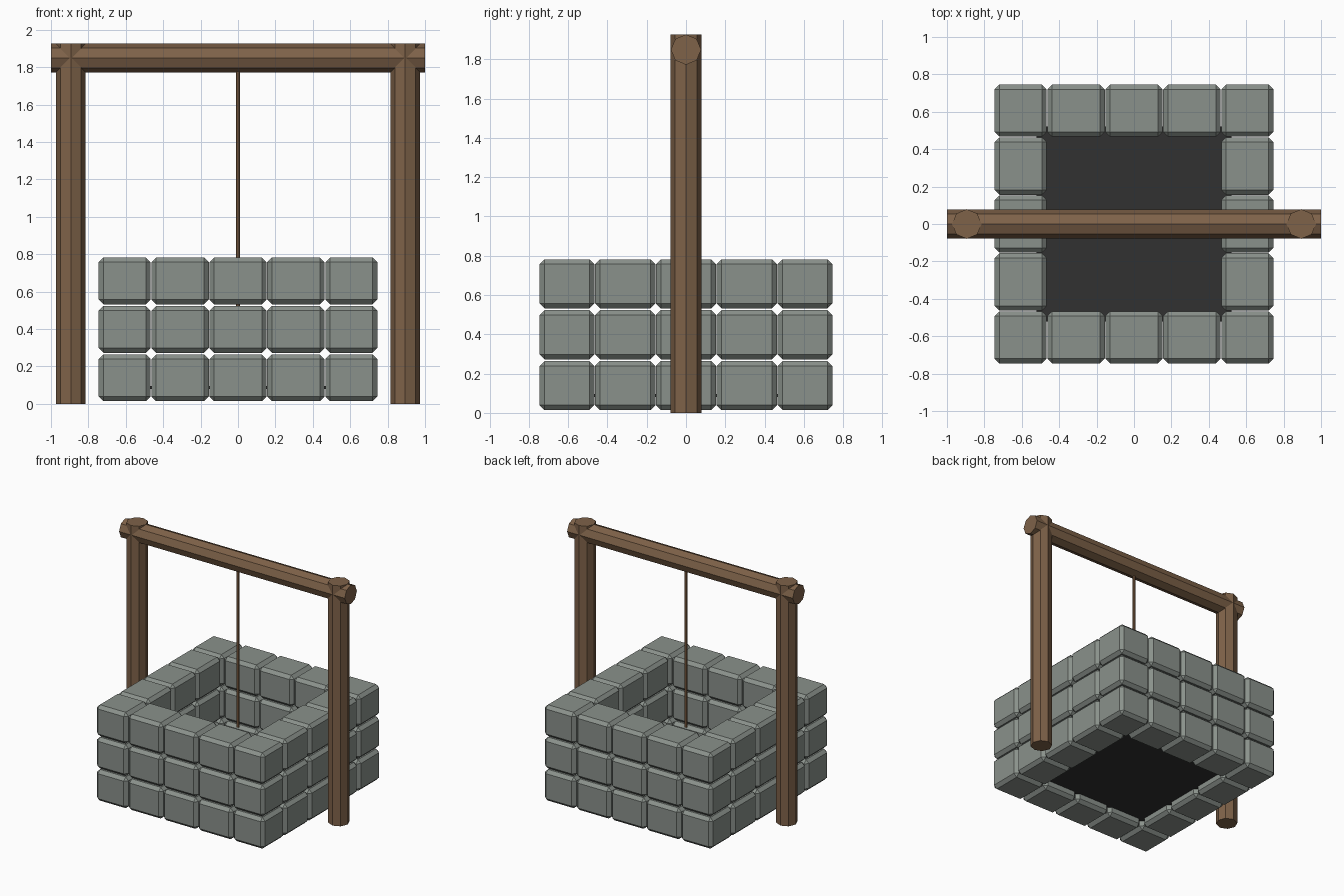
import bpy, math

if "Cube" in bpy.data.objects:
    bpy.data.objects.remove(bpy.data.objects["Cube"])

def material(name, rgb):
    m = bpy.data.materials.new(name)
    m.diffuse_color = (*rgb, 1)
    m.use_nodes = True
    m.node_tree.nodes["Principled BSDF"].inputs["Base Color"].default_value = m.diffuse_color
    return m

STONE = material("grey stone", (0.255, 0.285, 0.26))
WOOD = material("brown wood", (0.21, 0.122, 0.066))
ROPE = material("tan rope", (0.235, 0.125, 0.06))
DARK = material("dark pit", (0.031, 0.031, 0.031))

def finish(name, mat):
    ob = bpy.context.object
    ob.name = name
    ob.data.materials.append(mat)
    return ob

def block(name, lo, hi, mat, bevel=0.0):
    centre = [(a + b) / 2 for a, b in zip(lo, hi)]
    bpy.ops.mesh.primitive_cube_add(size=1, location=centre)
    ob = finish(name, mat)
    size = [b - a for a, b in zip(lo, hi)]
    for v in ob.data.vertices:
        v.co = [c * s for c, s in zip(v.co, size)]
    if bevel:
        mod = ob.modifiers.new("chamfer", "BEVEL")
        mod.width = bevel
        mod.segments = 1
    return ob

def pole(name, radius, length, loc, mat, rot=(0, 0, 0)):
    bpy.ops.mesh.primitive_cylinder_add(vertices=8, radius=radius, depth=length,
                                        location=loc, rotation=rot)
    return finish(name, mat)

# Ring of chamfered stones, three courses high, five stones per side
SPANS = [(-0.745, -0.467), (-0.463, -0.156), (-0.153, 0.153), (0.156, 0.463), (0.467, 0.745)]
for row in range(3):
    z = 0.014 + row * 0.259
    for i, (x0, x1) in enumerate(SPANS):
        for j, (y0, y1) in enumerate(SPANS):
            if i in (0, 4) or j in (0, 4):
                block("stone_block", (x0, y0, z), (x1, y1, z + 0.25), STONE, 0.025)

# Dark floor of the well
block("well_floor", (-0.52, -0.52, 0.08), (0.52, 0.52, 0.095), DARK)

# Timber frame: two posts and a crossbeam
for side in (-1, 1):
    pole("post", 0.079, 1.926, (side * 0.894, 0, 0.963), WOOD)
pole("crossbeam", 0.077, 2.0, (0, 0, 1.849), WOOD, (0, math.pi / 2, 0))

# Hanging rope
pole("rope", 0.012, 1.29, (0, 0, 1.165), ROPE)
